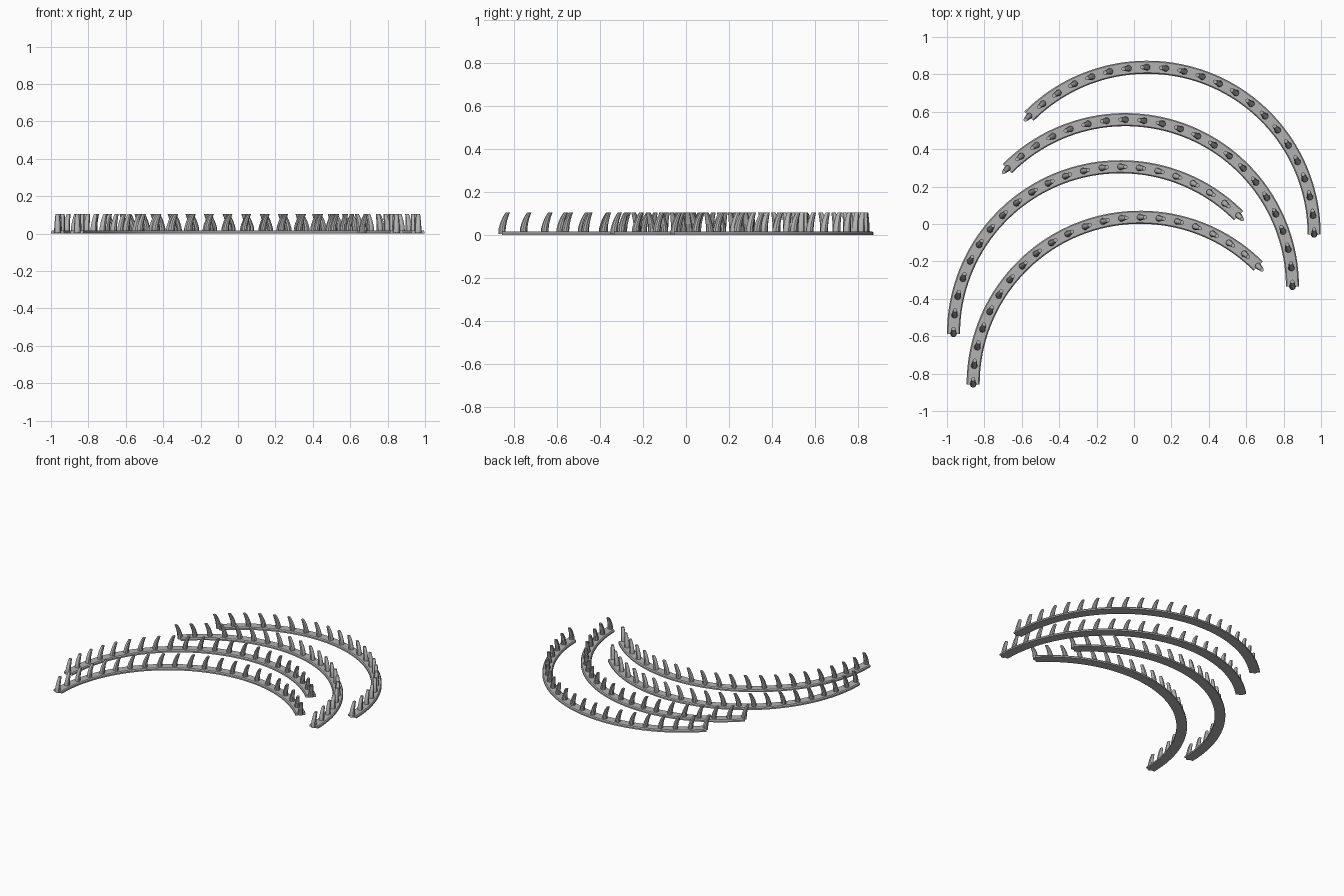
import bpy, bmesh, math

if "Cube" in bpy.data.objects:
    bpy.data.objects.remove(bpy.data.objects["Cube"])

R = 0.893            # centreline radius of every strip
SWEEP = math.radians(135)
SPIKES = 22

grey = bpy.data.materials.new("light grey")
grey.diffuse_color = (0.45, 0.45, 0.45, 1)
grey.use_nodes = True
grey.node_tree.nodes["Principled BSDF"].inputs["Base Color"].default_value = grey.diffuse_color


def loft(bm, rings):
    """Skin closed rings of points and cap both ends."""
    vs = [[bm.verts.new(p) for p in ring] for ring in rings]
    n = len(vs[0])
    for a, b in zip(vs, vs[1:]):
        for i in range(n):
            j = (i + 1) % n
            bm.faces.new((a[i], a[j], b[j], b[i]))
    bm.faces.new(vs[0][::-1])
    bm.faces.new(vs[-1])


def make_object(name, bm, centre):
    bmesh.ops.recalc_face_normals(bm, faces=bm.faces)
    mesh = bpy.data.meshes.new(name)
    bm.to_mesh(mesh)
    bm.free()
    mesh.materials.append(grey)
    obj = bpy.data.objects.new(name, mesh)
    obj.location = (centre[0], centre[1], 0)
    bpy.context.collection.objects.link(obj)
    bpy.context.view_layer.objects.active = obj
    obj.select_set(True)
    bpy.ops.object.shade_smooth_by_angle(angle=math.radians(35))
    obj.select_set(False)


def polar(r, a, z, side):
    return (side * r * math.cos(a), r * math.sin(a), z)


# strip cross-section: flat base with chamfered top edges (radial offset, height)
SECTION = [(-0.035, 0), (0.035, 0), (0.035, 0.010), (0.029, 0.017),
           (-0.029, 0.017), (-0.035, 0.010)]

# claw profile: (lean along the strip, height, radius)
CLAW = [(0.0, 0.004, 0.018), (0.001, 0.03, 0.0175), (0.005, 0.05, 0.016),
        (0.011, 0.07, 0.0145), (0.019, 0.09, 0.0125), (0.027, 0.105, 0.0105)]


def strip(name, centre, side):
    bm = bmesh.new()
    steps = 64
    loft(bm, [[polar(R + r, SWEEP * k / steps, z, side) for r, z in SECTION]
              for k in range(steps + 1)])
    make_object(name + "_strip", bm, centre)

    # row of curved claws leaning toward the far end of the strip
    bm = bmesh.new()
    for k in range(SPIKES):
        a = SWEEP * k / (SPIKES - 1)
        rings = []
        for lean, z, rad in CLAW:
            ring = []
            for i in range(10):
                t = math.tau * i / 10
                radial = R + rad * math.cos(t)
                along = lean + rad * math.sin(t)
                x = radial * math.cos(a) - along * math.sin(a)
                y = radial * math.sin(a) + along * math.cos(a)
                ring.append((side * x, y, z))
            rings.append(ring)
        loft(bm, rings)
    make_object(name + "_claws", bm, centre)


# two strips curve in from the right, two mirrored ones from the left
strip("back_right", (0.070, -0.055), 1)
strip("front_right", (-0.046, -0.335), 1)
strip("back_left", (-0.072, -0.587), -1)
strip("front_left", (0.033, -0.857), -1)
